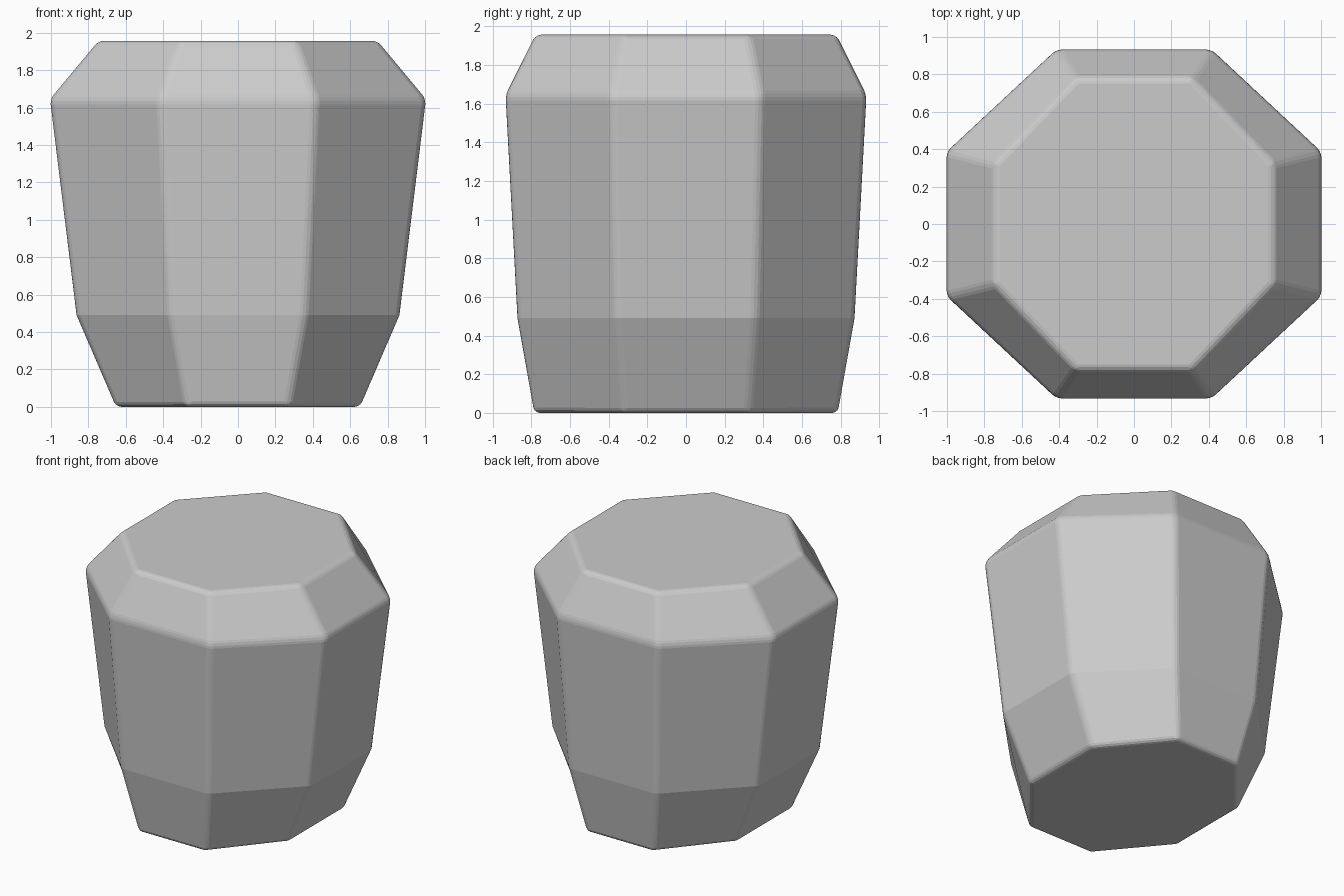
import bpy
import bmesh
from math import cos, sin, pi, radians

cube = bpy.data.objects.get("Cube")
if cube:
    bpy.data.objects.remove(cube)

# Single plain grey material
grey = bpy.data.materials.new("plain_grey")
grey.use_nodes = True
colour = (0.6, 0.6, 0.6, 1)
grey.diffuse_color = colour
grey.node_tree.nodes["Principled BSDF"].inputs["Base Color"].default_value = colour

# Levels of the block: height, half width, half depth
SIDES = 8
LEVELS = [(0, 0.652, 0.785), (0.49, 0.863, 0.872),
          (1.645, 1.005, 0.934), (1.957, 0.745, 0.778)]


def octagon(bm, z, half_x, half_y):
    r = 1 / cos(pi / SIDES)
    angles = [(i + 0.5) * 2 * pi / SIDES for i in range(SIDES)]
    return [bm.verts.new((half_x * r * cos(a), half_y * r * sin(a), z)) for a in angles]


# Loft the octagonal rings and cap both ends
bm = bmesh.new()
rings = [octagon(bm, *level) for level in LEVELS]
for low, high in zip(rings, rings[1:]):
    for i in range(SIDES):
        j = (i + 1) % SIDES
        bm.faces.new((low[i], low[j], high[j], high[i]))
bm.faces.new(rings[0][::-1])
bm.faces.new(rings[-1])

mesh = bpy.data.meshes.new("faceted_block")
bm.to_mesh(mesh)
bm.free()
mesh.materials.append(grey)
block = bpy.data.objects.new("faceted_block", mesh)
bpy.context.collection.objects.link(block)

# Round the strong edges, leaving the shallow lower crease sharp
bevel = block.modifiers.new("rounded_edges", 'BEVEL')
bevel.width = 0.028
bevel.segments = 3
bevel.limit_method = 'ANGLE'
bevel.angle_limit = radians(25)
